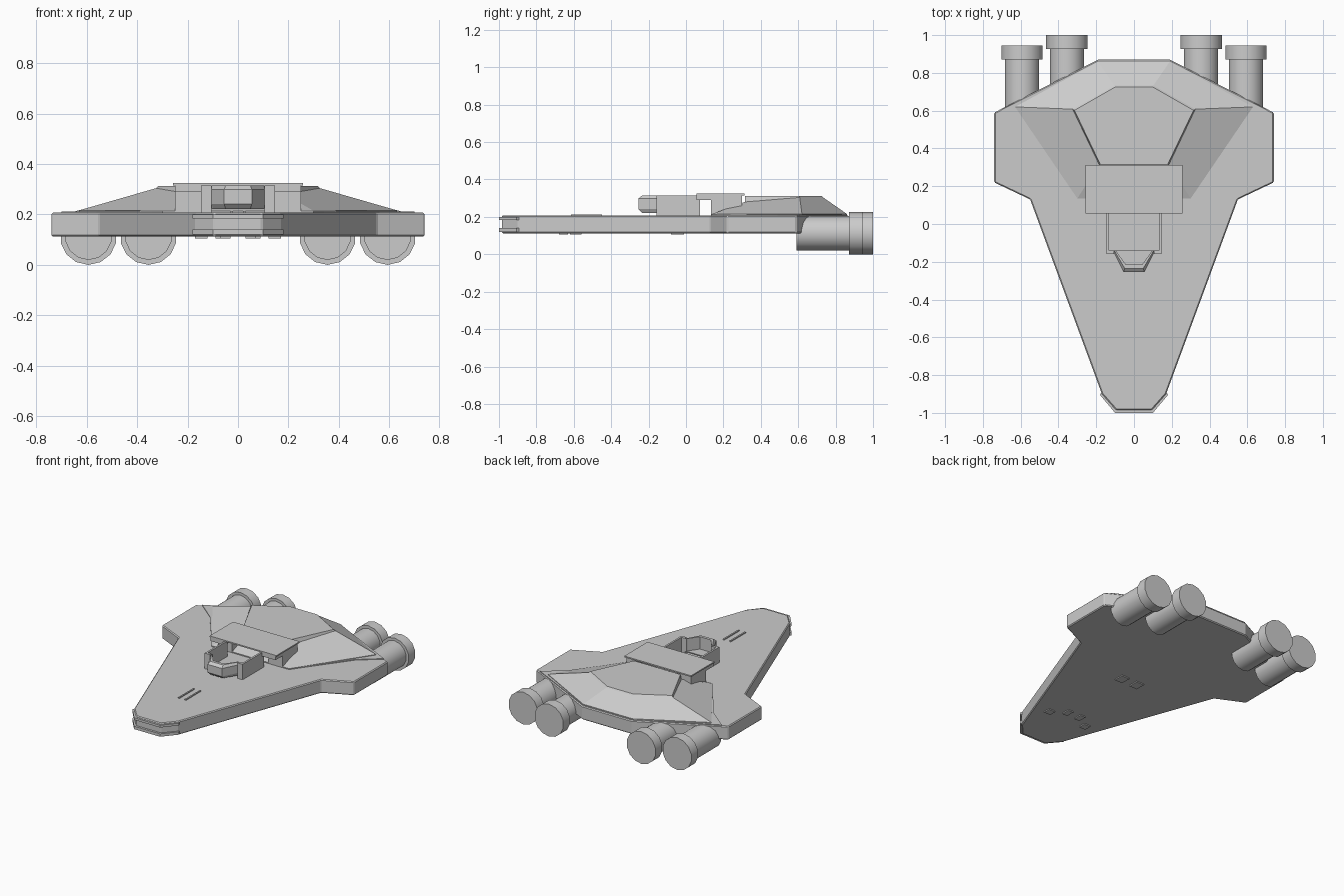
import bpy, bmesh, math

if "Cube" in bpy.data.objects:
    bpy.data.objects.remove(bpy.data.objects["Cube"])


def make(name, bm, smooth=False):
    bmesh.ops.recalc_face_normals(bm, faces=bm.faces)
    me = bpy.data.meshes.new(name)
    bm.to_mesh(me)
    bm.free()
    ob = bpy.data.objects.new(name, me)
    bpy.context.collection.objects.link(ob)
    if smooth:
        bpy.context.view_layer.objects.active = ob
        ob.select_set(True)
        bpy.ops.object.shade_smooth_by_angle(angle=math.radians(35))
        ob.select_set(False)
    return ob


def mirrored(half):
    """Close a right-hand half outline across x = 0."""
    return half + [(-p[0],) + tuple(p[1:]) for p in reversed(half)]


def loft(name, rings, smooth=False, loop=False):
    """Skin rings of 3D points; cap the ends or close into a loop."""
    bm = bmesh.new()
    vs = [[bm.verts.new(p) for p in r] for r in rings]
    n = len(vs[0])
    pairs = list(zip(vs, vs[1:])) + ([(vs[-1], vs[0])] if loop else [])
    for a, b in pairs:
        for i in range(n):
            j = (i + 1) % n
            bm.faces.new((a[i], a[j], b[j], b[i]))
    if not loop:
        bm.faces.new(vs[0])
        bm.faces.new(vs[-1])
    return make(name, bm, smooth)


def prism(name, pts, z0, z1):
    return loft(name, [[(p[0], p[1], z) for p in pts] for z in (z0, z1)])


def box(name, x0, x1, y0, y1, z0, z1):
    return prism(name, [(x0, y0), (x1, y0), (x1, y1), (x0, y1)], z0, z1)


# Arrowhead hull with a narrow edge bevel
hull = prism("hull", mirrored([(0.095, -0.985), (0.17, -0.9), (0.55, 0.13),
                               (0.74, 0.22), (0.74, 0.59), (0.19, 0.87)]), 0.112, 0.207)
bev = hull.modifiers.new("edge_bevel", "BEVEL")
bev.width, bev.segments = 0.006, 1

# Nose bumper: two lips with a recessed slot between
lip = mirrored([(0.1, -1.0), (0.18, -0.905), (0.165, -0.88)])
prism("nose_lip_lower", lip, 0.12, 0.14)
prism("nose_lip_upper", lip, 0.184, 0.2)

# Thin skirt under the raised deck
prism("deck_skirt", mirrored([(0.30, 0.14), (0.56, 0.49), (0.70, 0.605), (0.19, 0.862)]),
      0.2, 0.212)

# Raised rear deck with sloping sides
loft("rear_deck", [
    mirrored([(0.30, 0.135, 0.2), (0.63, 0.62, 0.2), (0.19, 0.86, 0.2)]),
    mirrored([(0.30, 0.135, 0.214), (0.63, 0.62, 0.216), (0.19, 0.86, 0.216)]),
    mirrored([(0.185, 0.315, 0.28), (0.325, 0.608, 0.304), (0.103, 0.733, 0.304)]),
    mirrored([(0.178, 0.315, 0.313), (0.315, 0.602, 0.313), (0.1, 0.725, 0.313)])])

# Bridge roof and its supports
box("bridge_roof", -0.257, 0.257, 0.055, 0.312, 0.315, 0.324)
for s, side in ((-1, "left"), (1, "right")):
    box("bridge_support_" + side, s * 0.14, s * 0.25, 0.135, 0.3, 0.2, 0.316)
    box("bridge_beam_" + side, s * 0.14, s * 0.25, 0.055, 0.135, 0.29, 0.316)
    box("cockpit_wall_" + side, s * 0.133, s * 0.146, -0.15, 0.075, 0.2, 0.315)
    box("cockpit_shoulder_" + side, s * 0.105, s * 0.146, -0.158, -0.14, 0.2, 0.315)

# Cockpit prow: open-topped wall with chamfered outer faces
outline = [(0.112, -0.14), (0.105, -0.155), (0.055, -0.255), (-0.055, -0.255),
           (-0.105, -0.155), (-0.112, -0.14)]
inner = [(0.095, -0.14), (0.09, -0.15), (0.043, -0.215), (-0.043, -0.215),
         (-0.09, -0.15), (-0.095, -0.14)]
mid = [((a[0] + b[0]) / 2, (a[1] + b[1]) / 2) for a, b in zip(outline, inner)]
sections = []
for o, m, i in zip(outline, mid, inner):
    sections.append([(*m, 0.222), (*o, 0.242), (*o, 0.298), (*m, 0.314),
                     (*i, 0.314), (*i, 0.222)])
loft("cockpit_prow", sections)
prism("cockpit_floor", mid, 0.222, 0.228)

# Twin engines per side: shaft and wider nozzle band
N = 14
for s, side in ((-1, "left"), (1, "right")):
    for x, dy, place in ((0.593, 0.0, "outer"), (0.355, 0.055, "inner")):
        rings = []
        for y, r in ((0.59, 0.093), (0.872, 0.093), (0.872, 0.1125), (0.945, 0.1125)):
            rings.append([(s * x + r * math.sin(2 * math.pi * k / N), y + dy,
                           0.1125 - r * math.cos(2 * math.pi * k / N)) for k in range(N)])
        loft(f"engine_{place}_{side}", rings, smooth=True)

# Paired ridges on the fore deck and small tiles on the belly
for s, side in ((-1, "left"), (1, "right")):
    box("fore_ridge_" + side, s * 0.02, s * 0.03, -0.615, -0.45, 0.2, 0.214)
    box("belly_tile_mid_" + side, s * 0.03, s * 0.09, -0.08, -0.01, 0.105, 0.115)
    box("belly_tile_fore_" + side, s * 0.12, s * 0.17, -0.68, -0.63, 0.105, 0.115)
    box("belly_tile_nose_" + side, s * 0.03, s * 0.07, -0.62, -0.56, 0.105, 0.115)
